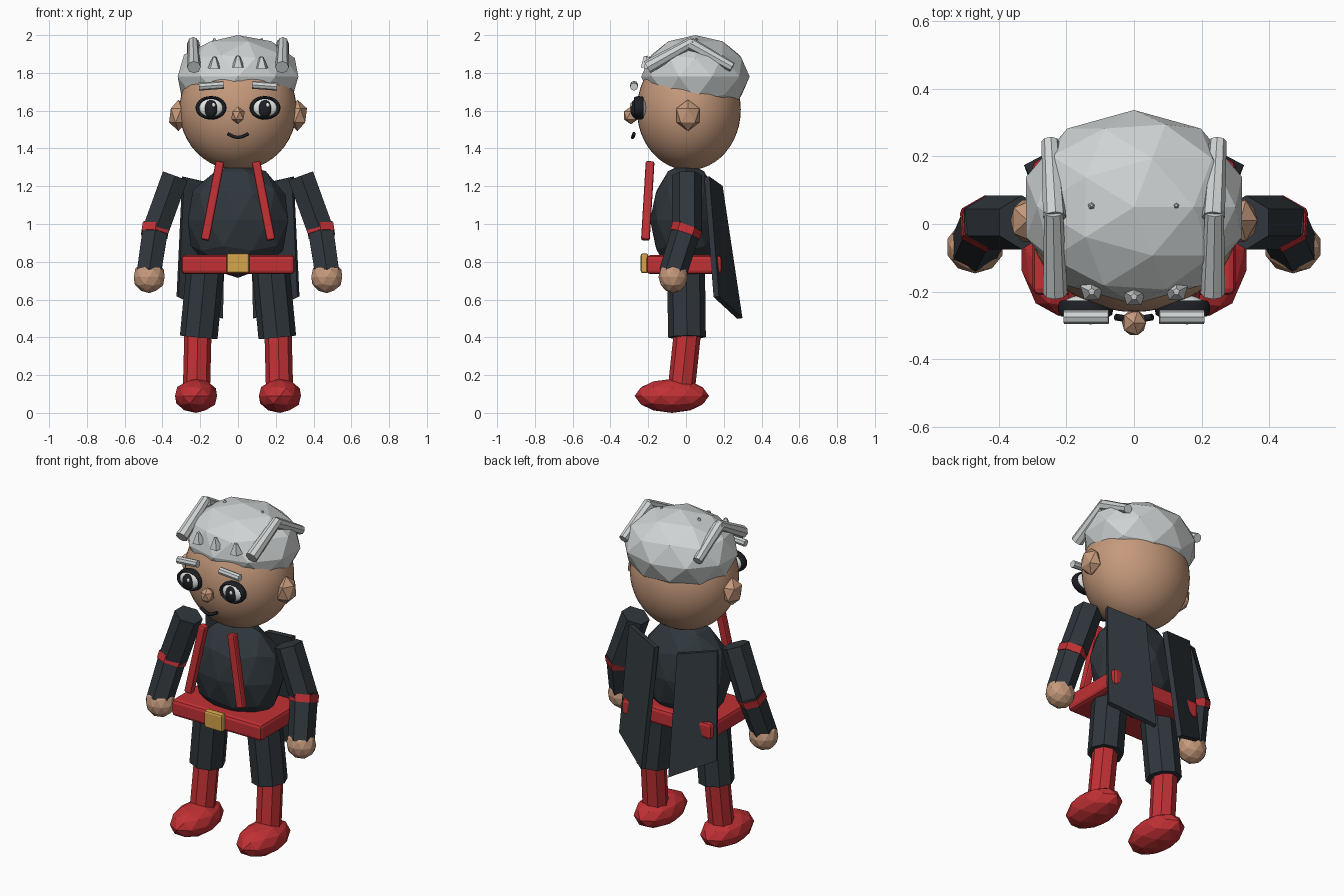
import bpy
from mathutils import Matrix, Vector

if "Cube" in bpy.data.objects:
    bpy.data.objects.remove(bpy.data.objects["Cube"])


def material(name, rgb):
    m = bpy.data.materials.new(name)
    m.diffuse_color = (*rgb, 1)
    m.use_nodes = True
    m.node_tree.nodes["Principled BSDF"].inputs["Base Color"].default_value = m.diffuse_color
    return m


SKIN = material("skin", (0.56, 0.32, 0.20))
RED = material("red", (0.54, 0.03, 0.035))
DARK = material("dark_cloth", (0.029, 0.038, 0.046))
HAIR = material("grey_hair", (0.62, 0.65, 0.65))
GOLD = material("gold", (0.66, 0.38, 0.07))
WHITE = material("eye_white", (0.85, 0.87, 0.87))
BLACK = material("black", (0.012, 0.014, 0.018))


def finish(name, mat, smooth=False):
    ob = bpy.context.object
    ob.name = name
    ob.data.materials.append(mat)
    if smooth:
        bpy.ops.object.shade_smooth()
    return ob


def ico(name, loc, radii, mat, sub=2):
    bpy.ops.mesh.primitive_ico_sphere_add(subdivisions=sub, radius=1, location=loc)
    bpy.context.object.scale = radii
    return finish(name, mat)


def ball(name, loc, radii, mat, seg=24):
    bpy.ops.mesh.primitive_uv_sphere_add(segments=seg, ring_count=seg // 2, location=loc)
    bpy.context.object.scale = radii
    return finish(name, mat, True)


def frame(p, q):
    """Matrix at the midpoint, z along p to q, y near the world y."""
    p, q = Vector(p), Vector(q)
    z = (q - p).normalized()
    y = Vector((0, 1, 0))
    y = (y - z * y.dot(z)).normalized()
    x = y.cross(z)
    m = Matrix((x, y, z)).transposed().to_4x4()
    m.translation = (p + q) / 2
    return m, (q - p).length


def tube(name, p, q, r1, r2, mat, sides=8):
    m, length = frame(p, q)
    bpy.ops.mesh.primitive_cone_add(vertices=sides, radius1=r1, radius2=r2, depth=length)
    bpy.context.object.matrix_world = m
    return finish(name, mat)


def block(name, p, q, wx, wy, mat, bevel):
    m, length = frame(p, q)
    bpy.ops.mesh.primitive_cube_add(size=1)
    ob = finish(name, mat)
    ob.data.transform(Matrix.Diagonal((wx, wy, length, 1)))
    ob.matrix_world = m
    b = ob.modifiers.new("bevel", 'BEVEL')
    b.width, b.segments = bevel, 2
    return ob


# Head, hair cap and torso
ball("head", (0, 0.015, 1.605), (0.31, 0.275, 0.32), SKIN, 48)
ico("hair_cap", (0, 0.05, 1.78), (0.336, 0.287, 0.22), HAIR)
ico("torso", (0, 0, 1.02), (0.28, 0.19, 0.305), DARK)

# Belt and buckle
block("belt", (0, -0.01, 0.735), (0, -0.01, 0.835), 0.60, 0.40, RED, 0.02)
block("buckle", (0, -0.22, 0.74), (0, -0.22, 0.845), 0.12, 0.04, GOLD, 0.012)

# Nose and mouth
ico("nose", (0, -0.292, 1.575), (0.04, 0.043, 0.047), SKIN, 1)
curve = bpy.data.curves.new("mouth", 'CURVE')
curve.dimensions = '3D'
curve.bevel_depth = 0.01
curve.bevel_resolution = 1
curve.use_fill_caps = True
line = curve.splines.new('POLY')
path = [(-0.055, -0.275, 1.478), (-0.025, -0.28, 1.463), (0, -0.283, 1.458),
        (0.025, -0.28, 1.463), (0.055, -0.275, 1.478)]
line.points.add(len(path) - 1)
for pt, co in zip(line.points, path):
    pt.co = (*co, 1)
mouth = bpy.data.objects.new("mouth", curve)
bpy.context.collection.objects.link(mouth)
curve.materials.append(BLACK)

# Small spikes along the hairline and crown
for x, y, z in ((-0.125, -0.195, 1.85), (0, -0.21, 1.855), (0.125, -0.195, 1.85)):
    tube("fringe_spike", (x, y, z - 0.025), (x, y - 0.005, z + 0.035), 0.036, 0.01, HAIR, 5)

for s, side in ((-1, "right"), (1, "left")):
    # Eye: rim, white, pupil and glint
    ex = 0.143 * s
    bpy.ops.mesh.primitive_torus_add(location=(ex, -0.25, 1.615), rotation=(1.5708, 0, 0),
                                     major_radius=0.071, minor_radius=0.011,
                                     major_segments=28, minor_segments=8)
    bpy.context.object.scale = (1, 0.76, 2.2)
    finish(side + "_eye_rim", BLACK, True)
    ball(side + "_eye_white", (ex, -0.245, 1.615), (0.071, 0.036, 0.055), WHITE)
    ball(side + "_pupil", (ex, -0.272, 1.61), (0.034, 0.022, 0.047), BLACK)
    ball(side + "_glint", (ex + 0.014, -0.290, 1.63), (0.010, 0.007, 0.012), WHITE, 12)

    # Brow and ear
    tube(side + "_brow", (0.075 * s, -0.275, 1.737), (0.207 * s, -0.275, 1.727),
         0.021, 0.021, HAIR)
    ico(side + "_ear", (0.315 * s, 0.01, 1.575), (0.056, 0.072, 0.083), SKIN, 1)

    # Hair rods running front to back
    tube(side + "_front_rod", (0.233 * s, -0.205, 1.83), (0.238 * s, 0.035, 1.965),
         0.036, 0.028, HAIR)
    tube(side + "_back_rod", (0.235 * s, 0.02, 1.955), (0.248 * s, 0.245, 1.83),
         0.034, 0.026, HAIR)
    tube(side + "_crown_spike", (0.125 * s, 0.05, 1.93), (0.125 * s, 0.055, 1.985),
         0.03, 0.004, HAIR, 5)

    # Suspender strap
    block(side + "_suspender", (0.175 * s, -0.215, 0.915), (0.095 * s, -0.19, 1.33),
          0.046, 0.046, RED, 0.01)

    # Arm: sleeve, red elbow band, forearm and hand
    elbow = (0.437 * s, 0.005, 0.965)
    wrist = (0.472 * s, -0.07, 0.74)
    tube(side + "_upper_arm", elbow, (0.332 * s, 0.005, 1.255), 0.08, 0.08, DARK, 6)
    tube(side + "_elbow_band", (0.436 * s, 0.008, 0.985), (0.442 * s, -0.006, 0.945),
         0.082, 0.082, RED, 6)
    tube(side + "_forearm", wrist, (0.434 * s, 0.01, 0.995), 0.074, 0.078, DARK, 6)
    ico(side + "_hand", (0.47 * s, -0.068, 0.72), (0.086, 0.078, 0.086), SKIN)

    # Leg: trouser, boot shaft and boot foot
    tube(side + "_trouser_leg", (0.208 * s, 0.005, 0.40), (0.17 * s, 0, 0.80),
         0.1, 0.1, DARK)
    tube(side + "_boot_shaft", (0.22 * s, -0.025, 0.12), (0.212 * s, 0.008, 0.43),
         0.072, 0.072, RED)
    ico(side + "_boot_foot", (0.222 * s, -0.075, 0.09), (0.117, 0.197, 0.09), RED)

    # Split cape panel
    corners = [(0.29, 0.11, 1.25), (0.07, 0.18, 1.20), (0.085, 0.285, 0.50), (0.32, 0.16, 0.615)]
    mesh = bpy.data.meshes.new(side + "_cape_panel")
    mesh.from_pydata([(x * s, y, z) for x, y, z in corners], [],
                     [(0, 1, 2, 3)] if s > 0 else [(3, 2, 1, 0)])
    cape = bpy.data.objects.new(side + "_cape_panel", mesh)
    bpy.context.collection.objects.link(cape)
    mesh.materials.append(DARK)
    solid = cape.modifiers.new("thickness", 'SOLIDIFY')
    solid.thickness, solid.offset = 0.03, 0
